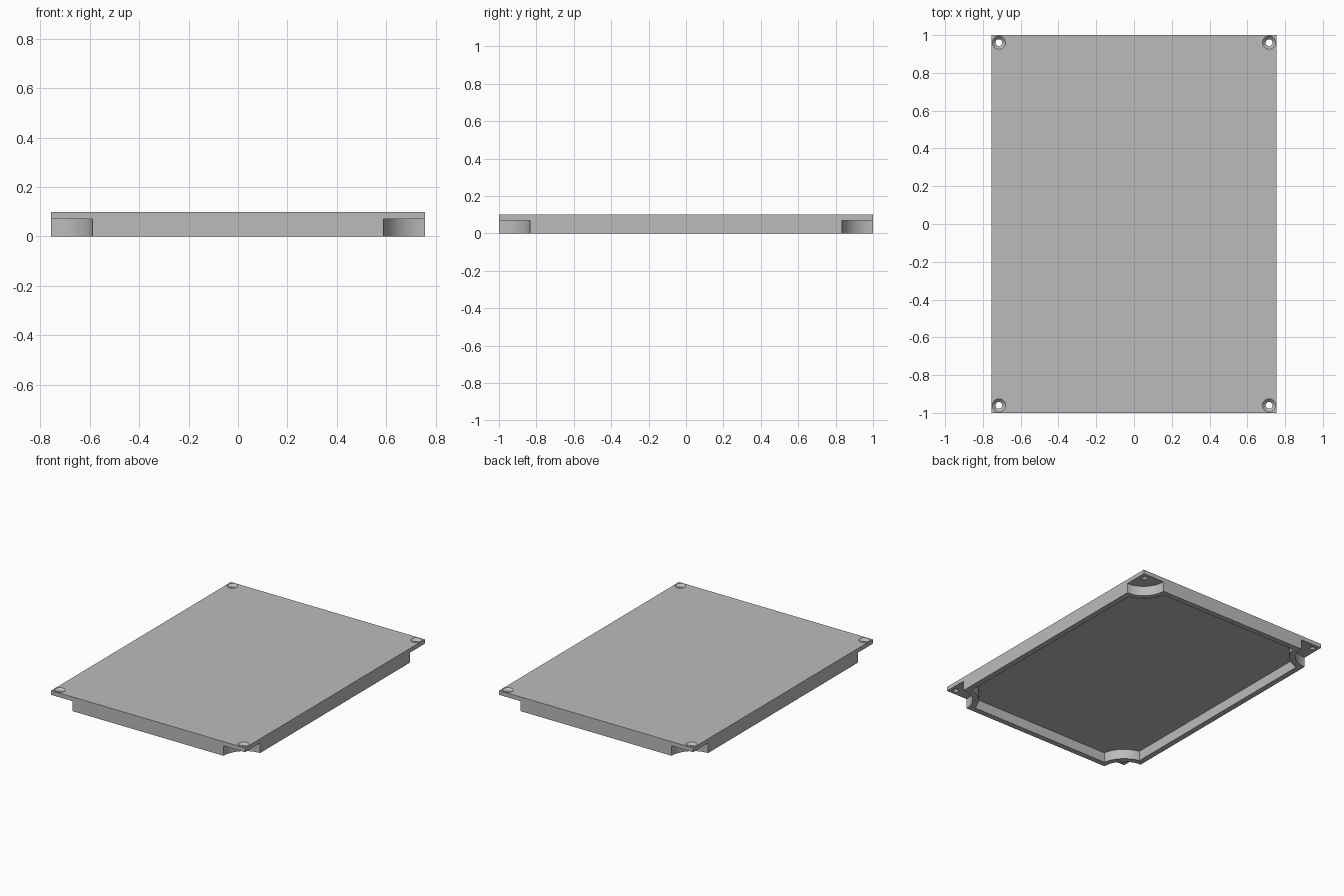
import bpy
from math import pi, sin, cos, asin
from mathutils import Vector

cube = bpy.data.objects.get("Cube")
if cube:
    bpy.data.objects.remove(cube, do_unlink=True)

# Main dimensions
HX, HY, HEIGHT = 0.755, 1.0, 0.10
PLATE_BOTTOM = 0.07
WALL = 0.04
SCOOP = 0.167
SCREW_INSET = 0.04
CORNERS = [(1, 1), (-1, 1), (-1, -1), (1, -1)]

grey = bpy.data.materials.new("plain_grey")
grey.use_nodes = True
grey.diffuse_color = (0.5, 0.5, 0.5, 1)
grey.node_tree.nodes["Principled BSDF"].inputs["Base Color"].default_value = (0.5, 0.5, 0.5, 1)


def loft(name, rings):
    """Closed solid through a stack of (outline, z) rings."""
    n = len(rings[0][0])
    verts = [(p[0], p[1], z) for outline, z in rings for p in outline]
    faces = [list(range(n))[::-1], [len(verts) - n + i for i in range(n)]]
    for k in range(len(rings) - 1):
        for i in range(n):
            j = (i + 1) % n
            faces.append([k * n + i, k * n + j, (k + 1) * n + j, (k + 1) * n + i])
    mesh = bpy.data.meshes.new(name)
    mesh.from_pydata(verts, [], faces)
    mesh.materials.append(grey)
    obj = bpy.data.objects.new(name, mesh)
    bpy.context.collection.objects.link(obj)
    return obj


def circle(cx, cy, r, n):
    return [(cx + r * cos(2 * pi * i / n), cy + r * sin(2 * pi * i / n)) for i in range(n)]


def cavity_outline(steps=20):
    """Inner rectangle whose corners bulge inward around each scoop."""
    r = SCOOP + WALL
    a = asin(WALL / r)
    points = []
    for sx, sy in CORNERS:
        arc = []
        for i in range(steps + 1):
            t = a + (pi / 2 - 2 * a) * i / steps
            arc.append((sx * (HX - r * cos(t)), sy * (HY - r * sin(t))))
        # Keep the whole outline counter-clockwise
        points += arc[::-1] if sx * sy > 0 else arc
    return points


def cut(target, cutter):
    cutter.hide_render = True
    mod = target.modifiers.new("cut", "BOOLEAN")
    mod.operation = "DIFFERENCE"
    mod.solver = "EXACT"
    mod.object = cutter
    bpy.context.view_layer.objects.active = target
    bpy.ops.object.modifier_apply(modifier=mod.name)
    bpy.data.objects.remove(cutter, do_unlink=True)


# Lid block
block = [(sx * HX, sy * HY) for sx, sy in CORNERS]
lid = loft("lid", [(block, 0), (block, HEIGHT)])

# Underside cavity, leaving a thin rim
hollow = cavity_outline()
if sum(a[0] * b[1] - b[0] * a[1] for a, b in zip(hollow, hollow[1:] + hollow[:1])) < 0:
    hollow.reverse()
cut(lid, loft("cavity_cutter", [(hollow, -0.05), (hollow, PLATE_BOTTOM)]))

for sx, sy in CORNERS:
    # Rounded scoop under each corner
    scoop = circle(sx * HX, sy * HY, SCOOP, 80)
    cut(lid, loft("scoop_cutter", [(scoop, -0.05), (scoop, PLATE_BOTTOM)]))
    # Countersunk screw hole
    x, y = sx * (HX - SCREW_INSET), sy * (HY - SCREW_INSET)
    profile = [(0.018, 0.04), (0.018, 0.083), (0.035, HEIGHT), (0.045, 0.11)]
    cut(lid, loft("screw_cutter", [(circle(x, y, r, 32), z) for r, z in profile]))

bpy.ops.object.select_all(action="DESELECT")
lid.select_set(True)
bpy.context.view_layer.objects.active = lid
bpy.ops.object.shade_smooth_by_angle(angle=pi / 6)
